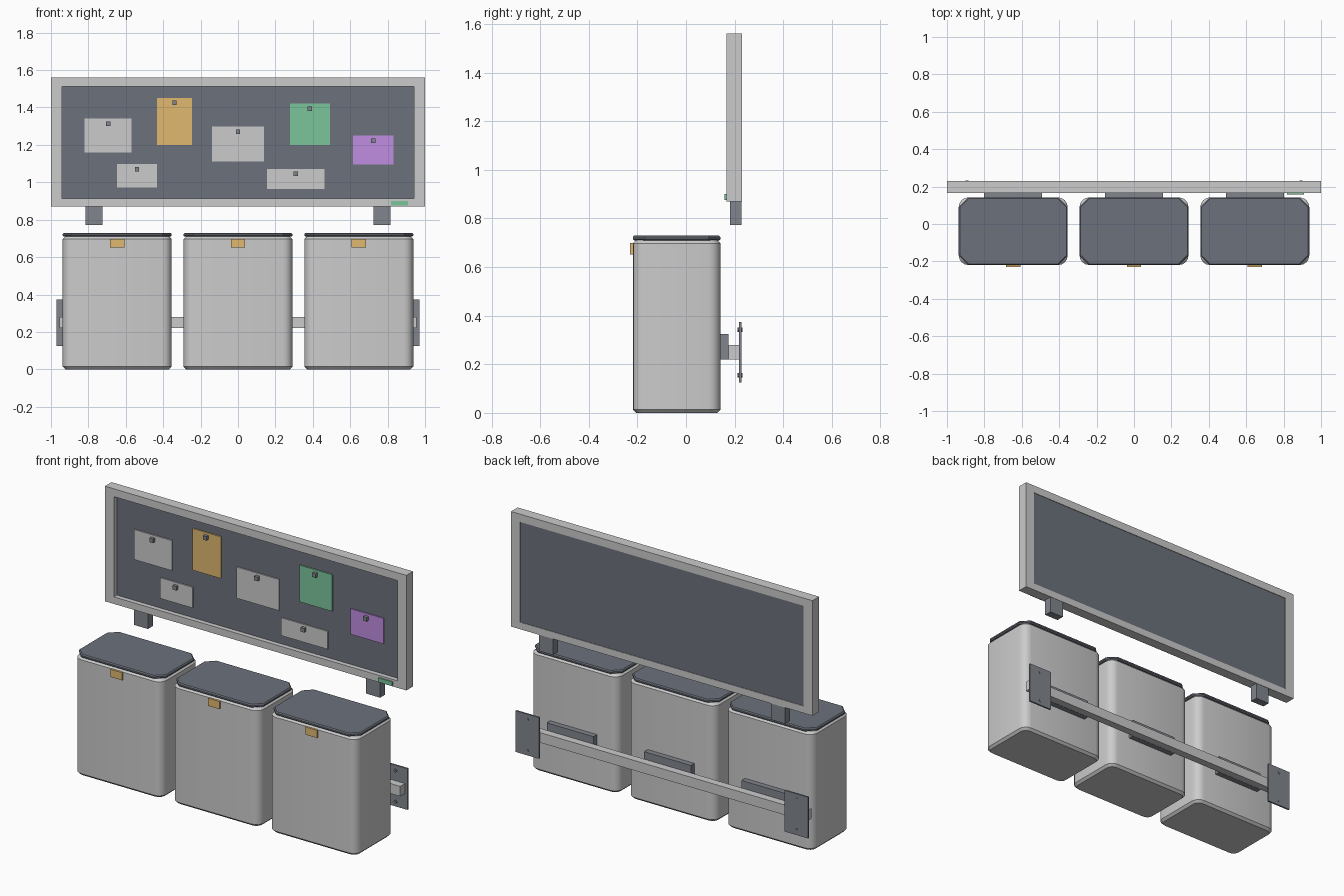
import bpy, bmesh, math
from mathutils import Matrix

if "Cube" in bpy.data.objects:
    bpy.data.objects.remove(bpy.data.objects["Cube"])

def material(name, rgb):
    m = bpy.data.materials.new(name)
    m.diffuse_color = (*rgb, 1)
    m.use_nodes = True
    m.node_tree.nodes["Principled BSDF"].inputs["Base Color"].default_value = m.diffuse_color
    return m

DARK = material("slate", (0.15, 0.165, 0.2))
METAL = material("dark_metal", (0.22, 0.24, 0.27))
ORANGE = material("orange", (0.75, 0.48, 0.16))
GREEN = material("green", (0.2, 0.56, 0.33))
PURPLE = material("purple", (0.53, 0.27, 0.75))

def finish(name, bm, mat=None):
    bmesh.ops.recalc_face_normals(bm, faces=bm.faces)
    me = bpy.data.meshes.new(name)
    bm.to_mesh(me)
    bm.free()
    ob = bpy.data.objects.new(name, me)
    bpy.context.collection.objects.link(ob)
    if mat:
        me.materials.append(mat)
    return ob

def box_bm(x, y, z):
    bm = bmesh.new()
    bmesh.ops.create_cube(bm, size=1)
    for v in bm.verts:
        v.co = [(a + b) / 2 + c * (b - a) for c, (a, b) in zip(v.co, (x, y, z))]
    return bm

def box(name, x, y, z, mat=None):
    return finish(name, box_bm(x, y, z), mat)

def rounded_box(name, x, y, z, corner, segments, rim, mat=None):
    """Box with rounded upright edges and a chamfer around top and bottom."""
    bm = box_bm(x, y, z)
    upright = [e for e in bm.edges if abs(e.verts[0].co.z - e.verts[1].co.z) > 1e-4]
    bmesh.ops.bevel(bm, geom=upright, offset=corner, segments=segments, profile=0.5, affect='EDGES')
    bm.normal_update()
    rims = {e for f in bm.faces if abs(f.normal.z) > 0.9 for e in f.edges}
    bmesh.ops.bevel(bm, geom=list(rims), offset=rim, segments=1, affect='EDGES')
    return finish(name, bm, mat)

def smooth(ob):
    bpy.ops.object.select_all(action='DESELECT')
    ob.select_set(True)
    bpy.context.view_layer.objects.active = ob
    bpy.ops.object.shade_smooth_by_angle(angle=math.radians(30))

# Notice board frame: rectangular ring
bm = bmesh.new()
rings = []
for hx, z0, z1 in ((1.0, 0.87, 1.56), (0.94, 0.912, 1.513)):
    for y in (0.167, 0.23):
        rings.append([bm.verts.new((px, y, pz)) for px, pz in
                      ((-hx, z0), (hx, z0), (hx, z1), (-hx, z1))])
of, ob_, inf, inb = rings
for a, b in ((of, ob_), (inf, inb), (of, inf), (ob_, inb)):
    for i in range(4):
        j = (i + 1) % 4
        bm.faces.new((a[i], a[j], b[j], b[i]))
finish("board_frame", bm)
box("board_panel", (-0.94, 0.94), (0.195, 0.227), (0.912, 1.513), DARK)

# Pinned notes: left, right, bottom, top
notes = [(-0.82, -0.57, 1.16, 1.34, None), (-0.433, -0.246, 1.20, 1.45, ORANGE),
         (-0.14, 0.14, 1.11, 1.297, None), (0.277, 0.492, 1.20, 1.42, GREEN),
         (0.614, 0.832, 1.096, 1.249, PURPLE), (-0.648, -0.432, 0.973, 1.097, None),
         (0.154, 0.463, 0.965, 1.072, None)]
for x0, x1, z0, z1, mat in notes:
    box("note", (x0, x1), (0.188, 0.196), (z0, z1), mat)
    cx, cz, r = (x0 + x1) / 2, z1 - 0.026, 0.012
    box("pin", (cx - r, cx + r), (0.17, 0.189), (cz - r, cz + r), METAL)

# Small tag on the frame
box("frame_tag", (0.818, 0.91), (0.159, 0.168), (0.875, 0.9), GREEN)

# Mirrored board legs, wall plates and bolts
for s in (-1, 1):
    box("board_leg", sorted((s * 0.724, s * 0.816)), (0.181, 0.228), (0.772, 0.871), METAL)
    box("wall_plate", sorted((s * 0.815, s * 0.97)), (0.219, 0.229), (0.126, 0.373), METAL)
    for z in (0.155, 0.342):
        bm = bmesh.new()
        bmesh.ops.create_cone(bm, cap_ends=True, segments=10, radius1=0.009, radius2=0.009,
                              depth=0.02, matrix=Matrix.Translation((s * 0.893, 0.2215, z))
                              @ Matrix.Rotation(math.pi / 2, 4, 'X'))
        finish("plate_bolt", bm, METAL)

# Support rail
box("support_rail", (-0.954, 0.954), (0.174, 0.22), (0.22, 0.28))

# Three bins with lid, latch and rear hanger
for cx in (-0.646, 0, 0.646):
    x, y = (cx - 0.291, cx + 0.291), (-0.219, 0.142)
    smooth(rounded_box("bin_body", x, y, (0, 0.711), 0.05, 4, 0.014))
    rounded_box("bin_lid", x, y, (0.709, 0.729), 0.05, 1, 0.006, DARK)
    box("bin_latch", (cx - 0.038, cx + 0.038), (-0.23, -0.212), (0.652, 0.698), ORANGE)
    box("bin_hanger", (cx - 0.155, cx + 0.155), (0.138, 0.175), (0.219, 0.325), METAL)
